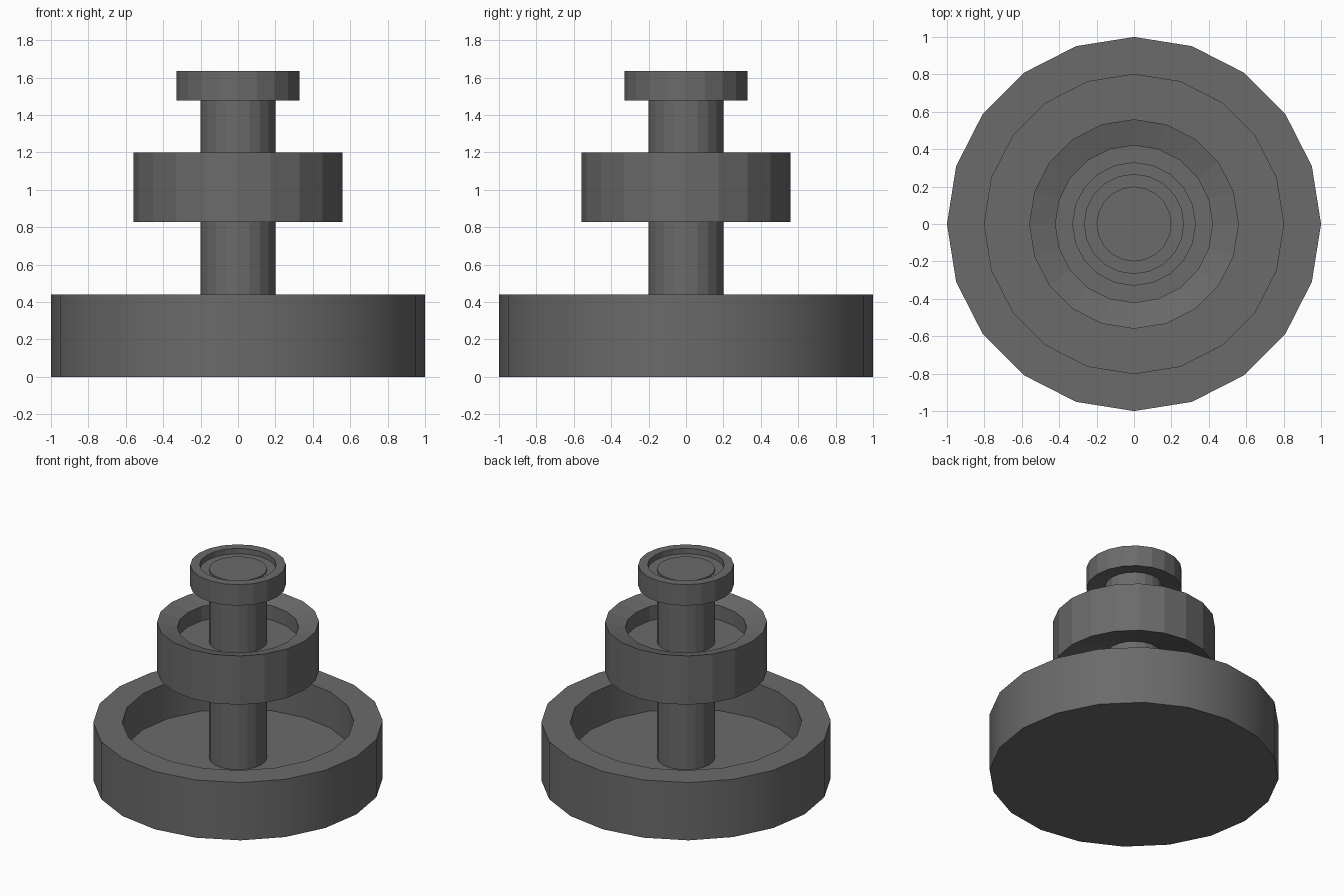
import bpy, bmesh, math

if "Cube" in bpy.data.objects:
    bpy.data.objects.remove(bpy.data.objects["Cube"])

SIDES = 20

# Dark grey stone shared by all parts
stone = bpy.data.materials.new("dark_stone")
stone.diffuse_color = (0.145, 0.145, 0.145, 1)
stone.use_nodes = True
stone.node_tree.nodes["Principled BSDF"].inputs["Base Color"].default_value = stone.diffuse_color


def lathe(name, profile, smooth=False):
    """Revolve (radius, z) points, listed bottom to top, into a 20-sided part."""
    bm = bmesh.new()
    rings = []
    for r, z in profile:
        if r == 0:
            rings.append([bm.verts.new((0, 0, z))] * SIDES)
        else:
            rings.append([bm.verts.new((r * math.cos(2 * math.pi * i / SIDES),
                                        r * math.sin(2 * math.pi * i / SIDES), z))
                          for i in range(SIDES)])
    for a, b in zip(rings, rings[1:]):
        for i in range(SIDES):
            j = (i + 1) % SIDES
            bm.faces.new(dict.fromkeys((a[i], a[j], b[j], b[i])))
    bmesh.ops.recalc_face_normals(bm, faces=bm.faces)
    mesh = bpy.data.meshes.new(name)
    bm.to_mesh(mesh)
    bm.free()
    mesh.materials.append(stone)
    obj = bpy.data.objects.new(name, mesh)
    bpy.context.collection.objects.link(obj)
    if smooth:
        bpy.ops.object.select_all(action='DESELECT')
        bpy.context.view_layer.objects.active = obj
        obj.select_set(True)
        bpy.ops.object.shade_smooth_by_angle(angle=math.radians(30))
    return obj


# Large ground basin, softly shaded around its wall
lathe("lower_basin", [(0, 0), (1, 0), (1, 0.44), (0.8, 0.44), (0.8, 0.165), (0, 0.165)],
      smooth=True)

# Central column running through every tier
lathe("column", [(0, 0.15), (0.2, 0.15), (0.2, 1.605), (0, 1.605)])

# Middle basin: hollowed underside and inward-sloping rim
lathe("middle_basin", [(0.19, 0.95), (0.56, 0.828), (0.56, 1.2),
                       (0.42, 1.16), (0.42, 1.05), (0.19, 1.05)])

# Small top basin
lathe("top_basin", [(0.19, 1.50), (0.33, 1.476), (0.33, 1.636),
                    (0.265, 1.636), (0.265, 1.595), (0.19, 1.595)])
